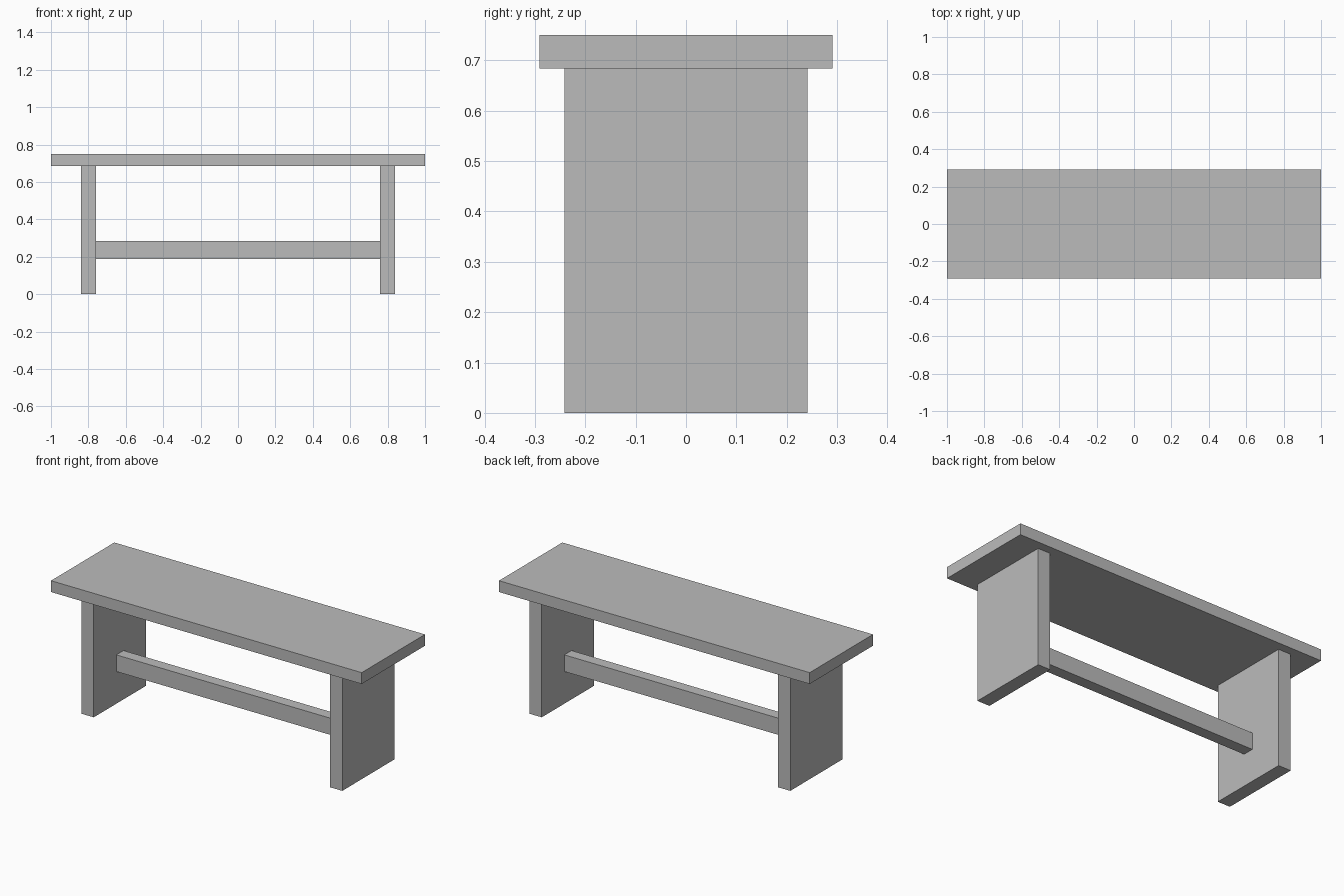
import bpy

# Remove the default cube
default = bpy.data.objects.get("Cube")
if default:
    bpy.data.objects.remove(default, do_unlink=True)

# Single material
GREY = (0.5, 0.5, 0.5, 1)
grey = bpy.data.materials.new("plain grey")
grey.use_nodes = True
grey.diffuse_color = GREY
grey.node_tree.nodes["Principled BSDF"].inputs["Base Color"].default_value = GREY

# Main dimensions
HEIGHT = 0.75
SEAT_BOTTOM = 0.684
LEG_INNER, LEG_OUTER = 0.76, 0.84


def board(name, x, y, z):
    """Box spanning the given (low, high) ranges."""
    spans = (x, y, z)
    bpy.ops.mesh.primitive_cube_add(size=1, location=[(a + b) / 2 for a, b in spans])
    obj = bpy.context.object
    obj.name = obj.data.name = name
    obj.scale = [b - a for a, b in spans]
    bpy.ops.object.transform_apply(location=False, rotation=False, scale=True)
    obj.data.materials.append(grey)
    return obj


# Seat plank
board("seat", (-1, 1), (-0.291, 0.291), (SEAT_BOTTOM, HEIGHT))

# Slab legs, one at each end
for side, name in ((1, "left_leg"), (-1, "right_leg")):
    x = sorted((side * LEG_INNER, side * LEG_OUTER))
    board(name, x, (-0.241, 0.241), (0, SEAT_BOTTOM))

# Rail joining the legs
board("stretcher", (-LEG_INNER, LEG_INNER), (-0.033, 0.033), (0.187, 0.284))
